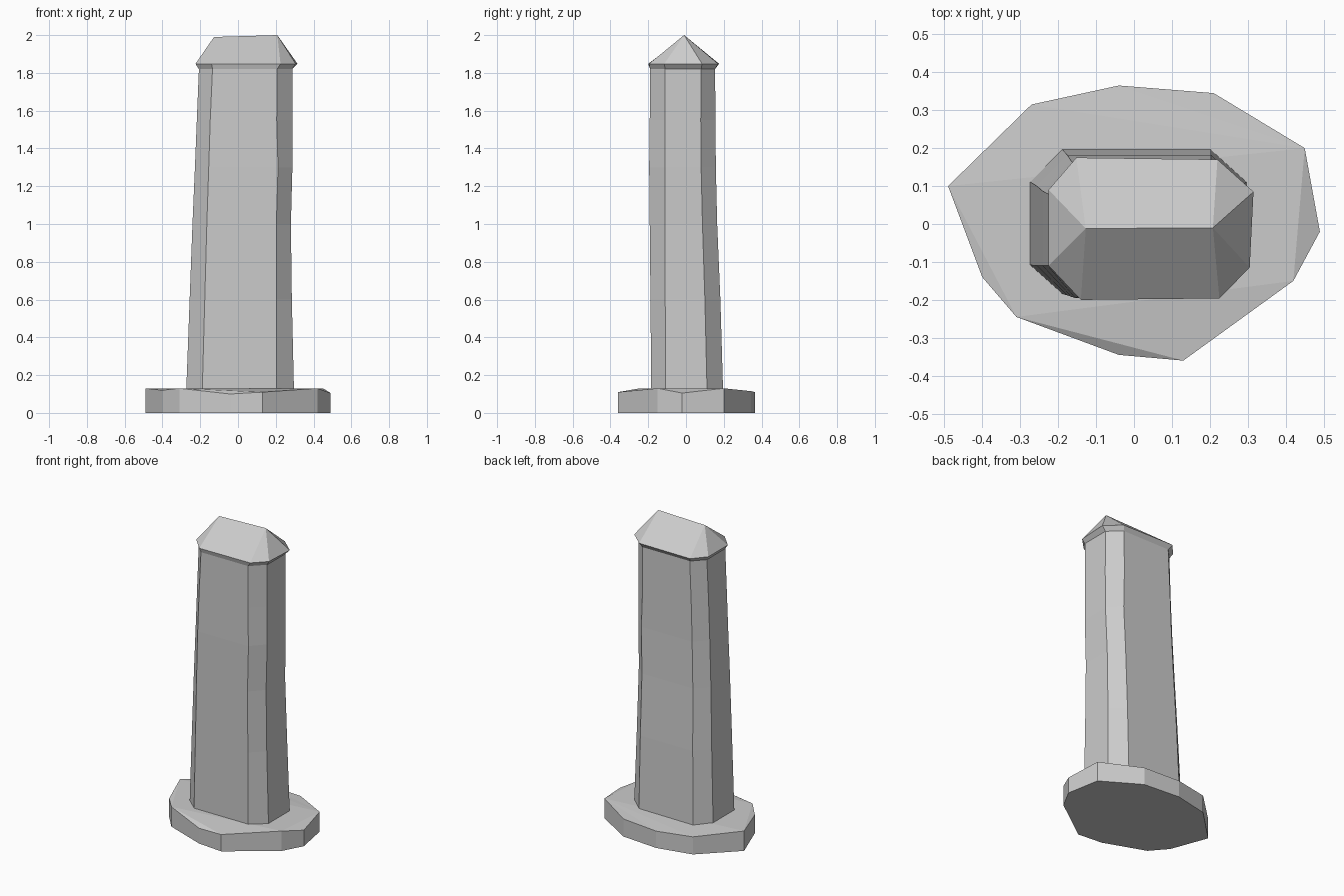
import bpy, bmesh

if "Cube" in bpy.data.objects:
    bpy.data.objects.remove(bpy.data.objects["Cube"])


def finish(name, bm):
    bmesh.ops.recalc_face_normals(bm, faces=bm.faces[:])
    mesh = bpy.data.meshes.new(name)
    bm.to_mesh(mesh)
    bm.free()
    obj = bpy.data.objects.new(name, mesh)
    bpy.context.collection.objects.link(obj)
    return obj


def bridge(bm, a, b):
    n = len(a)
    for i in range(n):
        j = (i + 1) % n
        bm.faces.new((a[i], a[j], b[j], b[i]))


# Irregular foot slab: outline with uneven top heights
outline = [(-.49, .10, .13), (-.27, .315, .115), (-.04, .365, .11), (.21, .345, .115),
           (.45, .20, .13), (.49, -.02, .105), (.42, -.15, .13), (.13, -.36, .11),
           (-.04, -.345, .10), (-.31, -.245, .13), (-.40, -.14, .12)]
bm = bmesh.new()
low = [bm.verts.new((x, y, 0)) for x, y, z in outline]
top = [bm.verts.new(p) for p in outline]
bridge(bm, low, top)
bm.faces.new(low)
# Chipped edges around the slab top, then the flat middle
for ids in ((9, 10, 0), (4, 5, 6), (7, 8, 9), (6, 7, 9), (1, 2, 4), (2, 3, 4),
            (0, 1, 4), (0, 4, 9), (4, 6, 9)):
    bm.faces.new([top[i] for i in ids])
finish("foot_slab", bm)


def section(z, xl, xr, yf, yb, cl, cr, sf, sb):
    """Chamfered rectangle: side extents plus where each corner cut begins."""
    return [(xl, sb, z), (cl, yb, z), (cr, yb, z), (xr, sb, z),
            (xr, sf, z), (cr, yf, z), (cl, yf, z), (xl, sf, z)]


# Slightly worn octagonal shaft, lofted through sections
sections = [section(.09, -.275, .297, -.184, .197, -.19, .203, -.108, .112),
            section(.60, -.256, .285, -.188, .182, -.176, .203, -.11, .10),
            section(1.0, -.241, .28, -.192, .165, -.165, .203, -.11, .087),
            section(1.3, -.228, .288, -.195, .158, -.155, .212, -.11, .08),
            section(1.55, -.218, .288, -.192, .156, -.147, .205, -.11, .078),
            section(1.82, -.207, .288, -.19, .154, -.135, .207, -.11, .08)]
bm = bmesh.new()
rings = [[bm.verts.new(p) for p in s] for s in sections]
for a, b in zip(rings, rings[1:]):
    bridge(bm, a, b)
bm.faces.new(rings[0])
bm.faces.new(rings[-1])
finish("shaft", bm)

# Hipped cap with a flared rim and a ridge
bm = bmesh.new()
neck = [bm.verts.new(p) for p in sections[-1]]
rim = [bm.verts.new((x, y, 1.848)) for x, y in (
    (-.225, .09), (-.152, .175), (.22, .17), (.315, .085),
    (.305, -.115), (.225, -.196), (-.14, -.20), (-.225, -.11))]
left = bm.verts.new((-.127, -.012, 1.99))
right = bm.verts.new((.208, -.01, 2.0))
bridge(bm, neck, rim)
bm.faces.new(neck)
bm.faces.new((rim[1], rim[2], right, left))
bm.faces.new((rim[5], rim[6], left, right))
for peak, ids in ((right, (2, 3, 4, 5)), (left, (6, 7, 0, 1))):
    for i, j in zip(ids, ids[1:]):
        bm.faces.new((rim[i], rim[j], peak))
finish("cap", bm)
